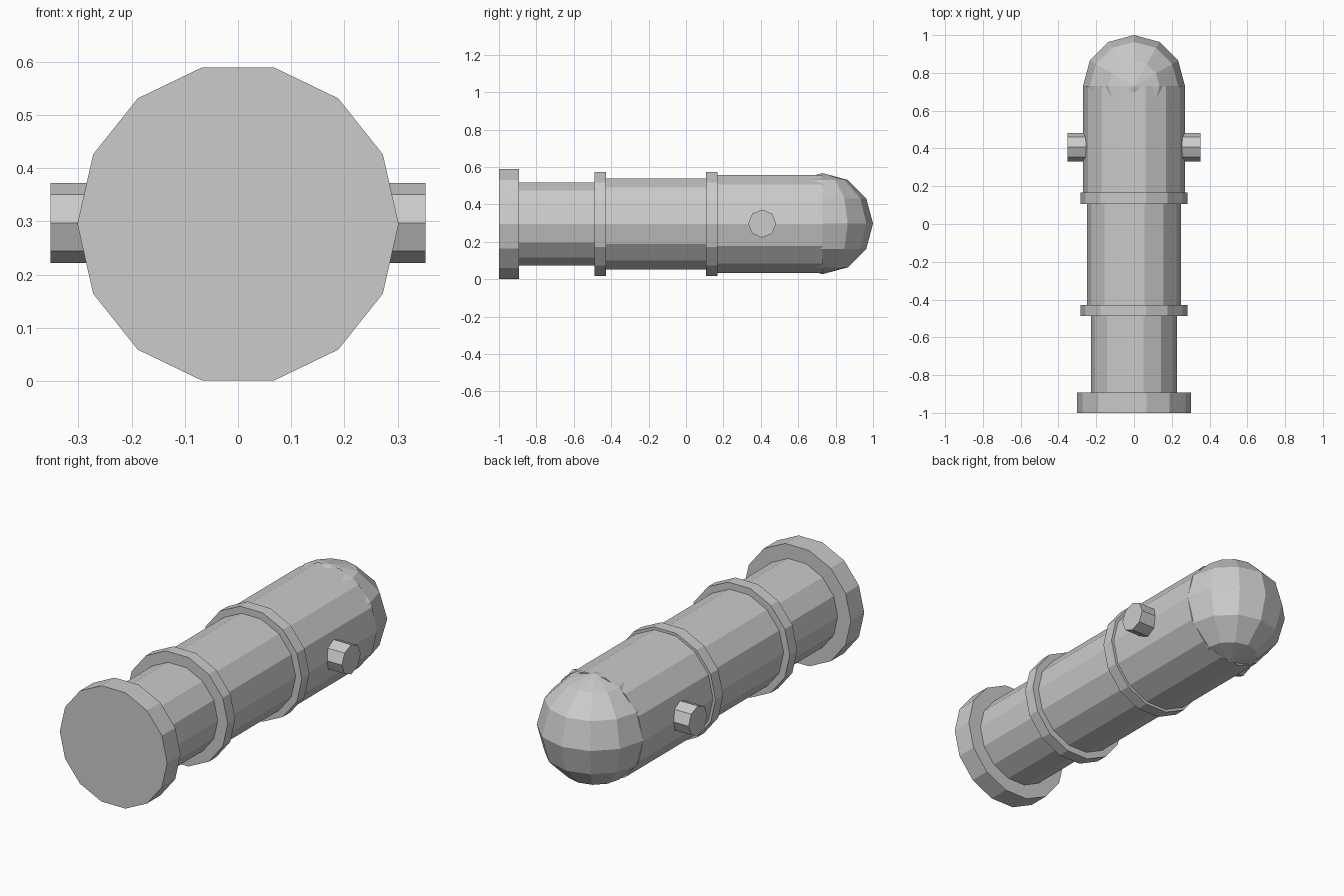
import bpy
from math import pi

cube = bpy.data.objects.get("Cube")
if cube:
    bpy.data.objects.remove(cube, do_unlink=True)

AXIS_Z = 0.295

metal = bpy.data.materials.new("plain_grey")
metal.use_nodes = True
GREY = (0.6, 0.6, 0.6, 1)
metal.diffuse_color = GREY
metal.node_tree.nodes["Principled BSDF"].inputs["Base Color"].default_value = GREY


def finish(name):
    obj = bpy.context.object
    obj.name = name
    obj.data.materials.append(metal)
    bpy.ops.object.transform_apply(location=False, rotation=True, scale=True)


def barrel_part(name, radius, y0, y1):
    """Fourteen-sided drum along y with corners at the left and right."""
    bpy.ops.mesh.primitive_cylinder_add(
        vertices=14, radius=radius, depth=y1 - y0,
        location=(0, (y0 + y1) / 2, AXIS_Z), rotation=(pi / 2, pi / 2, 0))
    finish(name)


def trunnion(name, side):
    """Eight-sided pin sticking out of the barrel's side."""
    bpy.ops.mesh.primitive_cylinder_add(
        vertices=8, radius=0.075, depth=0.2,
        location=(side * 0.252, 0.407, AXIS_Z + 0.002), rotation=(0, pi / 2, 0))
    finish(name)


# Barrel sections, widening towards the back
barrel_part("front_flange", 0.302, -1.0, -0.893)
barrel_part("front_barrel", 0.228, -0.9, -0.45)
barrel_part("front_band", 0.284, -0.488, -0.428)
barrel_part("middle_barrel", 0.249, -0.46, 0.14)
barrel_part("rear_band", 0.284, 0.107, 0.168)
barrel_part("rear_barrel", 0.27, 0.13, 0.73)

# Rounded back end, a faceted ball with upright poles
bpy.ops.mesh.primitive_uv_sphere_add(
    segments=12, ring_count=6, radius=0.27, location=(0, 0.73, AXIS_Z + 0.002))
finish("rear_dome")

# Side pins
trunnion("left_trunnion", 1)
trunnion("right_trunnion", -1)
